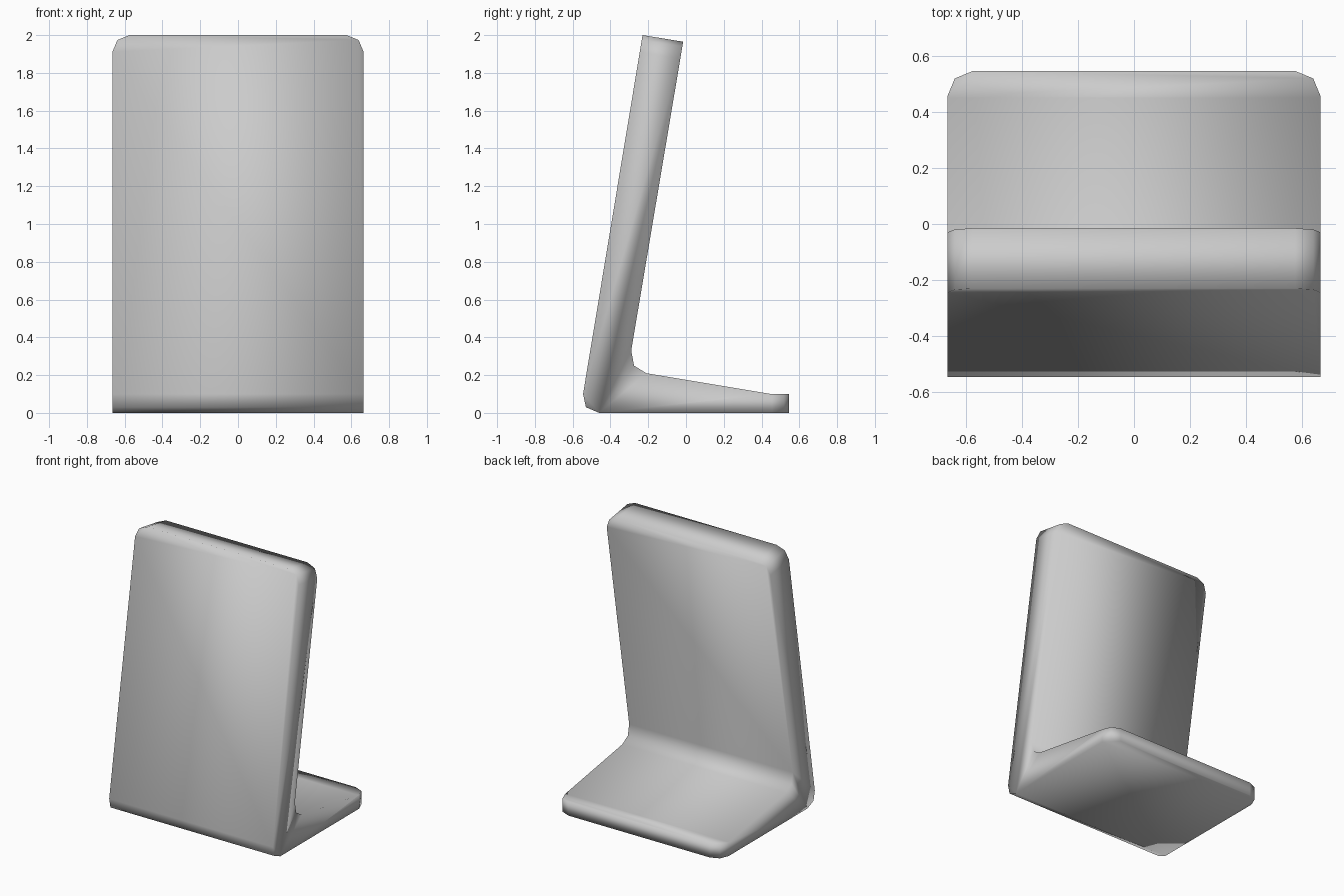
import bpy
import bmesh

cube = bpy.data.objects.get("Cube")
if cube:
    bpy.data.objects.remove(cube, do_unlink=True)

HALF_WIDTH = 0.665
# Side profile (y, z): leaning panel, rounded bend, tapering foot
PROFILE = [
    (-0.23, 2.0), (-0.015, 1.965),
    (-0.29, 0.33), (-0.275, 0.25), (-0.21, 0.21),
    (0.45, 0.10), (0.545, 0.10), (0.545, 0.0),
    (-0.46, 0.0), (-0.53, 0.03), (-0.545, 0.10),
]

# Single light grey material
grey = bpy.data.materials.new("light_grey")
grey.use_nodes = True
colour = (0.6, 0.6, 0.6, 1)
grey.diffuse_color = colour
grey.node_tree.nodes["Principled BSDF"].inputs["Base Color"].default_value = colour

# Extrude the profile across the width
bm = bmesh.new()
side = bm.faces.new([bm.verts.new((-HALF_WIDTH, y, z)) for y, z in PROFILE])
extruded = bmesh.ops.extrude_face_region(bm, geom=[side], use_keep_orig=True)["geom"]
bmesh.ops.translate(bm, vec=(2 * HALF_WIDTH, 0, 0),
                    verts=[v for v in extruded if isinstance(v, bmesh.types.BMVert)])


# Round the corners at the panel top and the foot tip
def is_corner(edge):
    a, b = (v.co for v in edge.verts)
    on_side = abs(a.x - b.x) < 1e-4
    return on_side and (min(a.z, b.z) > 1.9 or min(a.y, b.y) > 0.54)


bmesh.ops.bevel(bm, geom=[e for e in bm.edges if is_corner(e)], offset=0.09,
                segments=2, profile=0.5, affect='EDGES')
bmesh.ops.recalc_face_normals(bm, faces=bm.faces[:])
for face in bm.faces:
    face.smooth = True

mesh = bpy.data.meshes.new("leaning_stand")
bm.to_mesh(mesh)
bm.free()
mesh.materials.append(grey)
stand = bpy.data.objects.new("leaning_stand", mesh)
bpy.context.collection.objects.link(stand)
